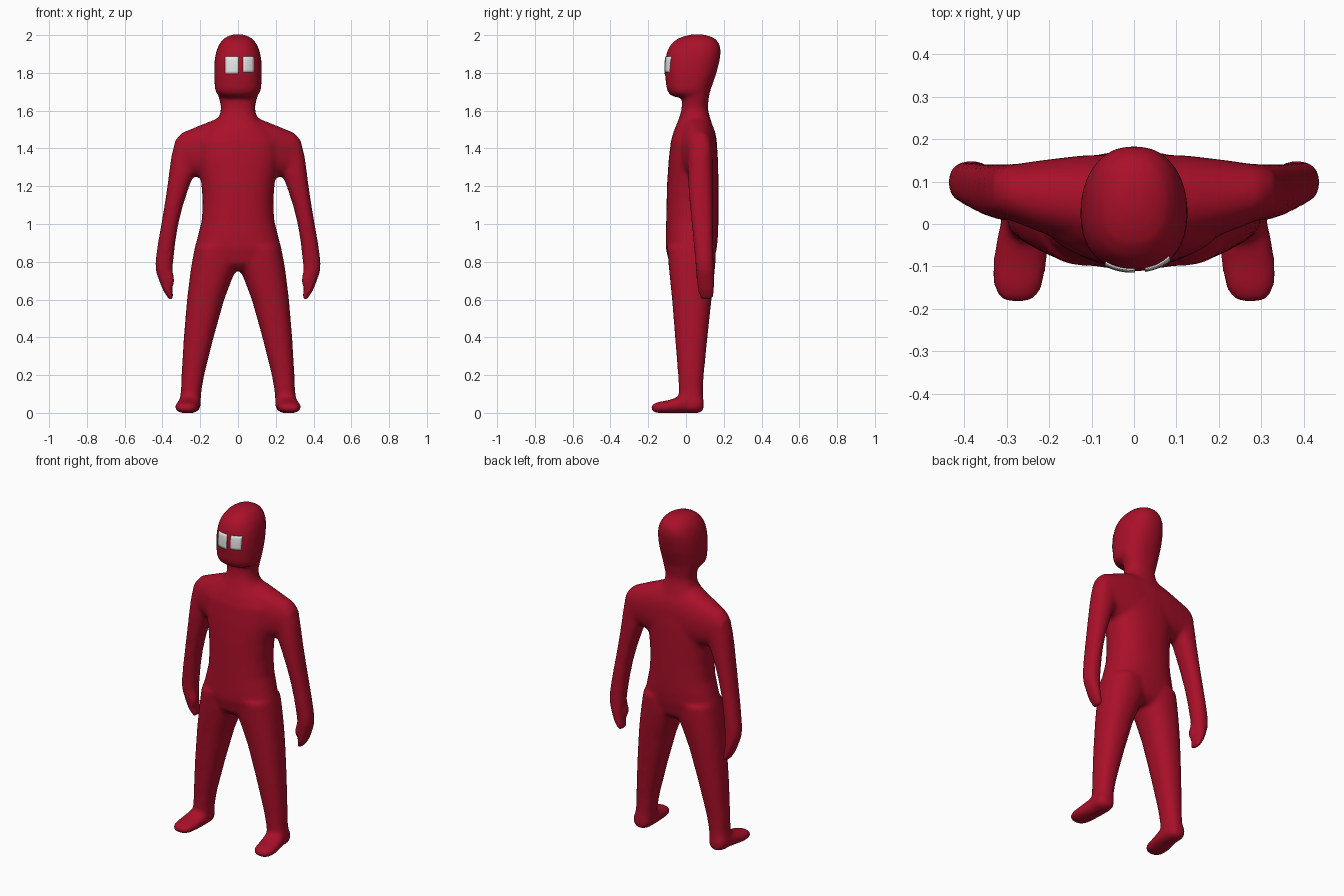
import bpy, bmesh, math
from mathutils import Vector


def material(name, colour):
    m = bpy.data.materials.new(name)
    m.diffuse_color = (*colour, 1)
    return m


red = material("crimson suit", (0.40, 0.005, 0.022))
white = material("white lens", (0.80, 0.80, 0.80))


def loft(bm, axis, rings, mirror=False, power=2.3, n=32):
    """Closed loft; ring = (position on axis, a0, a1, b0, b1)."""
    for side in ((1, -1) if mirror else (1,)):
        loops = []
        for t, a0, a1, b0, b1 in rings:
            loop = []
            for i in range(n):
                ang = 2 * math.pi * i / n
                c, s = math.cos(ang), math.sin(ang)
                a = (a0 + a1) / 2 + (a1 - a0) / 2 * math.copysign(abs(c) ** (2 / power), c)
                b = (b0 + b1) / 2 + (b1 - b0) / 2 * math.copysign(abs(s) ** (2 / power), s)
                p = {"x": (t, a, b), "y": (a, t, b), "z": (a, b, t)}[axis]
                loop.append(bm.verts.new((p[0] * side, p[1], p[2])))
            loops.append(loop)
        faces = [bm.faces.new(loops[0]), bm.faces.new(loops[-1])]
        for l0, l1 in zip(loops, loops[1:]):
            for i in range(n):
                j = (i + 1) % n
                faces.append(bm.faces.new((l0[i], l0[j], l1[j], l1[i])))
        bmesh.ops.recalc_face_normals(bm, faces=faces)


bm = bmesh.new()

# head: z, x range, y range
loft(bm, "z", [
    (1.672, -.085, .085, -.065, .11), (1.69, -.115, .115, -.092, .122),
    (1.72, -.123, .123, -.104, .134), (1.80, -.127, .127, -.112, .162),
    (1.86, -.125, .125, -.111, .177), (1.91, -.117, .117, -.102, .185),
    (1.95, -.101, .101, -.082, .179), (1.98, -.078, .078, -.048, .158),
    (1.995, -.053, .053, -.008, .125), (2.004, -.025, .025, .03, .09)])

# neck
loft(bm, "z", [
    (1.48, -.15, .15, -.06, .15), (1.54, -.12, .12, -.045, .135),
    (1.58, -.095, .095, -.03, .122), (1.62, -.09, .09, -.022, .115),
    (1.66, -.10, .10, -.022, .12), (1.72, -.11, .11, -.02, .13)])

# torso
loft(bm, "z", [
    (.755, -.15, .15, -.05, .11), (.79, -.21, .21, -.088, .145),
    (.87, -.23, .23, -.107, .163), (.94, -.212, .212, -.107, .17),
    (1.02, -.192, .192, -.105, .172), (1.12, -.187, .187, -.103, .172),
    (1.22, -.195, .195, -.10, .172), (1.34, -.22, .22, -.092, .17),
    (1.44, -.22, .22, -.08, .162), (1.50, -.17, .17, -.062, .148),
    (1.55, -.11, .11, -.04, .13)])

# shoulders: x, y range, z range
loft(bm, "x", [(x * s, *r) for s, x, *r in (
    (-1, .335, .03, .125, 1.30, 1.44), (-1, .30, .012, .138, 1.27, 1.482),
    (-1, .22, -.02, .15, 1.25, 1.515), (-1, .12, -.05, .162, 1.22, 1.555),
    (1, 0, -.065, .165, 1.22, 1.58), (1, .12, -.05, .162, 1.22, 1.555),
    (1, .22, -.02, .15, 1.25, 1.515), (1, .30, .012, .138, 1.27, 1.482),
    (1, .335, .03, .125, 1.30, 1.44))])

# arms and hands
loft(bm, "z", [
    (.597, .345, .362, .085, .135), (.61, .34, .373, .07, .148),
    (.65, .348, .398, .062, .152), (.70, .352, .418, .058, .151),
    (.75, .347, .436, .053, .148), (.80, .343, .438, .049, .146),
    (.90, .332, .424, .04, .144), (1.0, .316, .406, .03, .143),
    (1.1, .291, .389, .02, .142), (1.2, .258, .374, .012, .142),
    (1.28, .225, .364, .008, .142), (1.36, .20, .353, .008, .142),
    (1.42, .20, .338, .012, .138), (1.465, .21, .31, .03, .12)], True)

# thumbs
loft(bm, "z", [
    (.665, .345, .365, .07, .10), (.68, .338, .375, .058, .106),
    (.71, .337, .38, .054, .106), (.75, .345, .39, .056, .104)], True)

# legs
loft(bm, "z", [
    (.02, .20, .312, -.03, .085), (.06, .198, .31, -.038, .092),
    (.12, .193, .302, -.038, .09), (.20, .179, .299, -.042, .094),
    (.40, .129, .287, -.058, .114), (.60, .073, .270, -.074, .135),
    (.70, .035, .258, -.084, .147), (.78, .0, .247, -.092, .155),
    (.88, .0, .228, -.10, .16)], True)

# feet: y, x range, z range
loft(bm, "y", [
    (-.185, .25, .30, .012, .038), (-.172, .227, .322, .004, .05),
    (-.14, .212, .333, -.002, .059), (-.09, .205, .333, -.002, .068),
    (-.04, .199, .325, -.002, .085), (.0, .197, .315, -.002, .10),
    (.06, .20, .312, -.002, .10), (.085, .215, .30, .004, .09),
    (.094, .235, .28, .02, .07)], True)

# fuse everything into one smooth skin
mesh = bpy.data.meshes.new("body")
bm.to_mesh(mesh)
bm.free()
mesh.materials.append(red)
body = bpy.data.objects.new("body", mesh)
bpy.context.collection.objects.link(body)
fuse = body.modifiers.new("fuse", "REMESH")
fuse.mode = "VOXEL"
fuse.voxel_size = 0.011
fuse.use_smooth_shade = True
relax = body.modifiers.new("relax", "SMOOTH")
relax.factor = 0.5
relax.iterations = 12

# eye lenses: thin plates wrapped onto the face
for name, x0, x1, z0, z1 in (("right_eye", -.066, .002, 1.795, 1.885),
                             ("left_eye", .026, .082, 1.803, 1.885)):
    bm = bmesh.new()
    bmesh.ops.create_grid(bm, x_segments=6, y_segments=6, size=0.5)
    for v in bm.verts:
        v.co = Vector((x0 + (v.co.x + .5) * (x1 - x0), -.3, z0 + (v.co.y + .5) * (z1 - z0)))
    mesh = bpy.data.meshes.new(name)
    bm.to_mesh(mesh)
    bm.free()
    mesh.materials.append(white)
    mesh.polygons.foreach_set("use_smooth", [True] * len(mesh.polygons))
    eye = bpy.data.objects.new(name, mesh)
    bpy.context.collection.objects.link(eye)
    wrap = eye.modifiers.new("wrap", "SHRINKWRAP")
    wrap.target = body
    wrap.wrap_method = "PROJECT"
    wrap.use_project_y = True
    wrap.use_positive_direction = True
    wrap.use_negative_direction = False
    wrap.wrap_mode = "ABOVE_SURFACE"
    wrap.offset = 0.004
    thick = eye.modifiers.new("thickness", "SOLIDIFY")
    thick.thickness = 0.006
    thick.offset = -1
